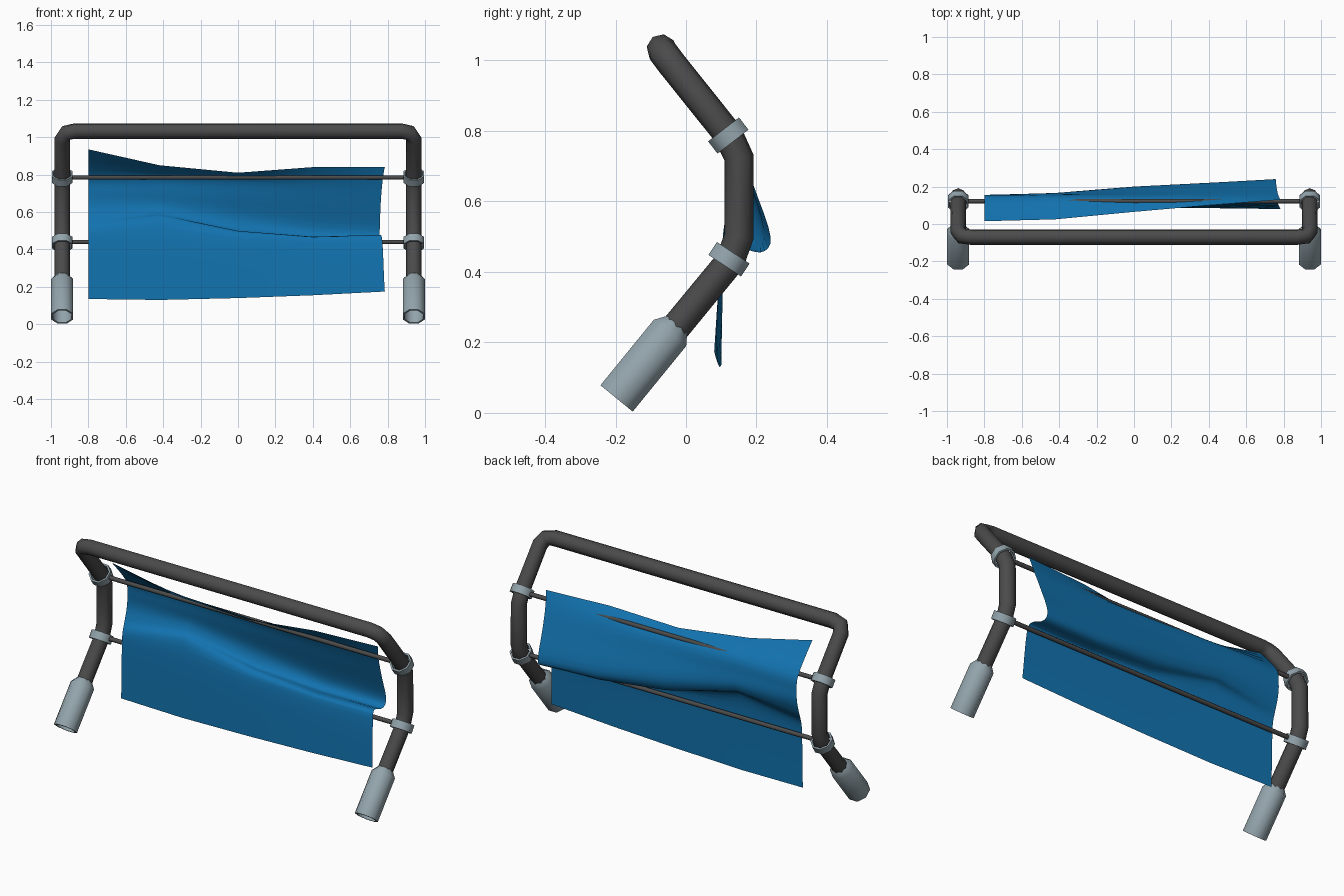
import bpy
import bmesh
from math import cos, sin, pi, radians
from mathutils import Vector

cube = bpy.data.objects.get("Cube")
if cube:
    bpy.data.objects.remove(cube, do_unlink=True)


def make_material(name, colour):
    mat = bpy.data.materials.new(name)
    mat.use_nodes = True
    rgba = (*colour, 1.0)
    mat.diffuse_color = rgba
    mat.node_tree.nodes["Principled BSDF"].inputs["Base Color"].default_value = rgba
    return mat


dark = make_material("dark grey", (0.07, 0.07, 0.07))
steel = make_material("light steel grey", (0.29, 0.37, 0.41))
blue = make_material("cloth blue", (0.006, 0.17, 0.43))


def finish(obj, mat, angle):
    obj.data.materials.clear()
    obj.data.materials.append(mat)
    bpy.ops.object.select_all(action="DESELECT")
    obj.select_set(True)
    bpy.context.view_layer.objects.active = obj
    bpy.ops.object.shade_smooth_by_angle(angle=radians(angle))


def grid_object(name, rows, mat, angle, wrap=False, close=False):
    """Skin a list of vertex rows; wrap joins row ends, close joins last row to first."""
    bm = bmesh.new()
    grid = [[bm.verts.new(p) for p in row] for row in rows]
    count = len(grid[0])
    pairs = list(zip(grid, grid[1:]))
    if close:
        pairs.append((grid[-1], grid[0]))
    for a, b in pairs:
        for i in range(count if wrap else count - 1):
            j = (i + 1) % count
            bm.faces.new((a[i], a[j], b[j], b[i]))
    bmesh.ops.recalc_face_normals(bm, faces=bm.faces)
    mesh = bpy.data.meshes.new(name)
    bm.to_mesh(mesh)
    bm.free()
    obj = bpy.data.objects.new(name, mesh)
    bpy.context.collection.objects.link(obj)
    finish(obj, mat, angle)
    return obj


def lathe(name, base, axis, profile, mat, close=False, sides=8):
    """Spin (radius, distance along axis) points around an axis."""
    base, axis = Vector(base), Vector(axis).normalized()
    u = Vector((0, 1, 0)) if abs(axis.x) > 0.5 else Vector((1, 0, 0))
    v = axis.cross(u)
    angles = [2 * pi * (i + 0.5) / sides for i in range(sides)]
    rows = [[base + axis * t + (u * cos(a) + v * sin(a)) * r for a in angles]
            for r, t in profile]
    return grid_object(name, rows, mat, 50, wrap=True, close=close)


# Bent tube frame: one leg path, mirrored across the top bar
LEG_X = 0.94
leg = [(LEG_X, y, z) for y, z in
       [(-0.06, 0.205), (0.125, 0.43), (0.15, 0.5), (0.15, 0.725), (0.12, 0.79), (-0.04, 0.99)]]
leg += [(0.92, -0.065, 1.023), (0.87, -0.07, 1.033)]
path = leg + [(-x, y, z) for x, y, z in reversed(leg)]
curve = bpy.data.curves.new("tube_frame", "CURVE")
curve.dimensions = "3D"
curve.bevel_depth = 0.042
curve.bevel_resolution = 2
curve.use_fill_caps = True
spline = curve.splines.new("POLY")
spline.points.add(len(path) - 1)
for point, co in zip(spline.points, path):
    point.co = (*co, 1)
frame = bpy.data.objects.new("tube_frame", curve)
bpy.context.collection.objects.link(frame)
bpy.ops.object.select_all(action="DESELECT")
frame.select_set(True)
bpy.context.view_layer.objects.active = frame
bpy.ops.object.convert(target="MESH")
finish(bpy.context.view_layer.objects.active, dark, 60)

# Foot sleeves and rod collars on each leg
sleeve_profile = [(0.044, 0.2), (0.054, 0), (0.064, 0), (0.064, 0.24), (0.04, 0.272)]
collar_profile = [(0.05, -0.022), (0.06, -0.022), (0.06, 0.022), (0.05, 0.022)]
for side, label in ((-1, "right"), (1, "left")):
    x = side * LEG_X
    lathe(label + "_foot_sleeve", (x, -0.197, 0.041), (0, 0.632, 0.775), sleeve_profile, steel)
    lathe(label + "_lower_collar", (x, 0.122, 0.436), (0, 0.55, 0.83), collar_profile, steel, True)
    lathe(label + "_upper_collar", (x, 0.12, 0.787), (0, -0.61, 0.79), collar_profile, steel, True)

# Cross rods between the collars
for label, z in (("lower_rod", 0.44), ("upper_rod", 0.785)):
    lathe(label, (0, 0.122, z), (1, 0, 0), [(0.012, -0.91), (0.012, 0.91)], dark)

# Draped cloth: (y, z) profiles from top edge to hem, woven behind the
# upper rod and in front of the lower one
profiles = [
    (-0.8, [(.015, .935), (.138, .79), (.155, .7), (.15, .63), (.13, .56), (.112, .5),
            (.106, .42), (.10, .135)]),
    (-0.42, [(.025, .85), (.138, .79), (.16, .7), (.165, .64), (.145, .595), (.115, .565),
             (.1, .43), (.095, .13)]),
    (0, [(.065, .81), (.138, .775), (.17, .68), (.2, .57), (.175, .5), (.12, .495),
         (.098, .43), (.09, .14)]),
    (0.4, [(.1, .84), (.143, .765), (.18, .66), (.22, .52), (.2, .462), (.13, .468),
           (.1, .43), (.085, .155)]),
    (0.785, [(.13, .84), (.15, .765), (.19, .65), (.24, .5), (.21, .455), (.13, .478),
             (.1, .43), (.08, .175)]),
]


def smooth_profile(points, steps=4):
    """Pass a soft spline through the profile points."""
    pts = [Vector(p) for p in points]
    pts = [pts[0]] + pts + [pts[-1]]
    out = []
    for a, b, c, d in zip(pts, pts[1:], pts[2:], pts[3:]):
        for i in range(steps):
            t = i / steps
            out.append(b + 0.5 * t * (c - a + t * (2 * a - 5 * b + 4 * c - d
                                                   + t * (3 * (b - c) + d - a))))
    return out + [pts[-1]]


columns = []
for x, points in profiles:
    curve_points = smooth_profile(points)
    last = len(curve_points) - 1
    pinch = 0.028 if x > 0.5 else 0
    columns.append([Vector((x - pinch * sin(pi * i / last), p.x, p.y))
                    for i, p in enumerate(curve_points)])
grid_object("draped_cloth", columns, blue, 75)
